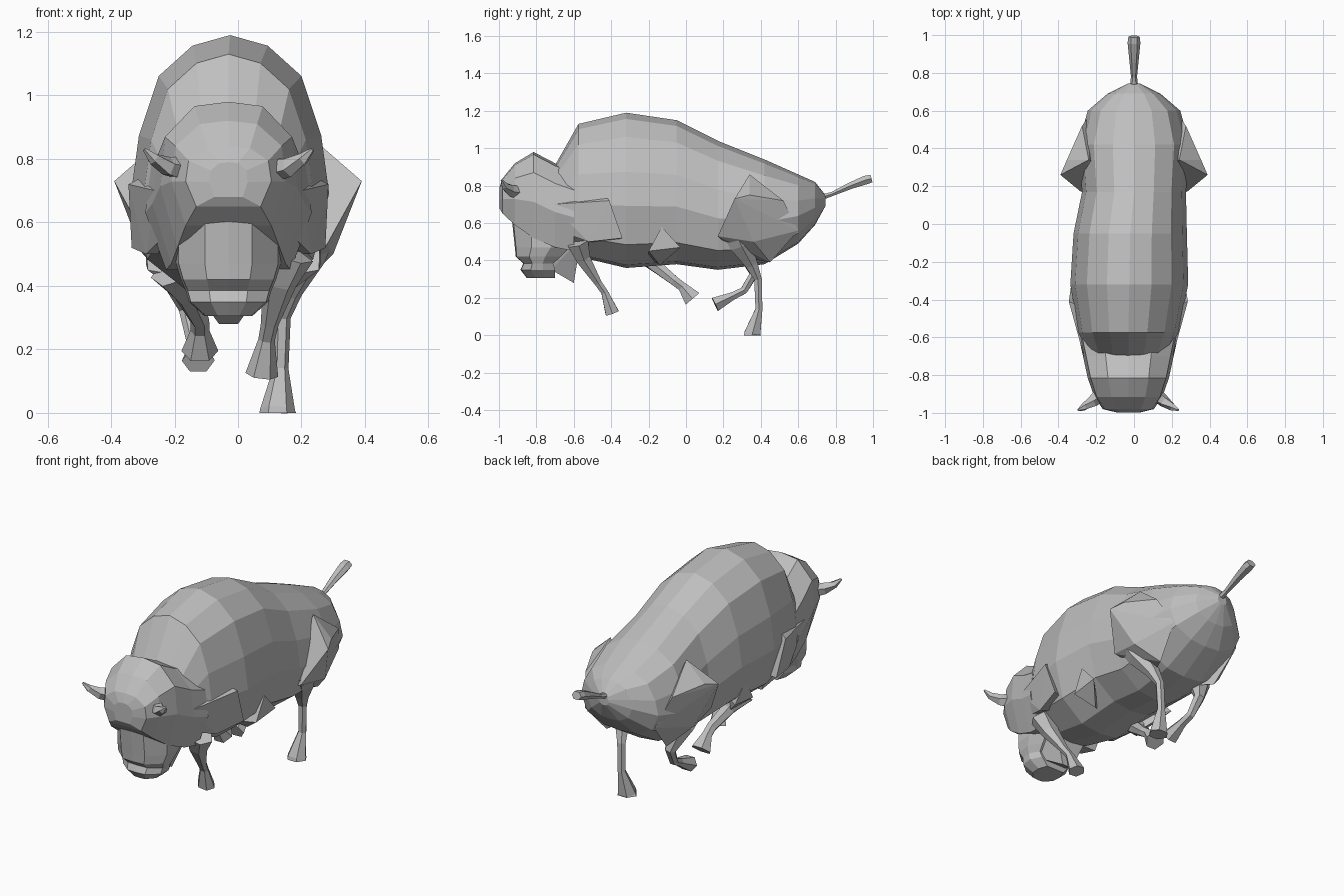
import bpy
import bmesh
from math import cos, sin, tau
from mathutils import Vector

old = bpy.data.objects.get("Cube")
if old:
    bpy.data.objects.remove(old, do_unlink=True)

grey = bpy.data.materials.new("warm grey")
grey.use_nodes = True
COLOUR = (0.52, 0.52, 0.52, 1)
grey.diffuse_color = COLOUR
grey.node_tree.nodes["Principled BSDF"].inputs["Base Color"].default_value = COLOUR

HEAD_X = -0.03  # the head and chest sit slightly off centre


def finish(name, bm):
    bmesh.ops.recalc_face_normals(bm, faces=bm.faces)
    mesh = bpy.data.meshes.new(name)
    bm.to_mesh(mesh)
    bm.free()
    mesh.materials.append(grey)
    obj = bpy.data.objects.new(name, mesh)
    bpy.context.collection.objects.link(obj)
    return obj


def loft(name, rings):
    """Skin a list of equal rings and cap both ends."""
    bm = bmesh.new()
    loops = [[bm.verts.new(p) for p in ring] for ring in rings]
    n = len(loops[0])
    for a, b in zip(loops, loops[1:]):
        for i in range(n):
            j = (i + 1) % n
            bm.faces.new((a[i], a[j], b[j], b[i]))
    bm.faces.new(loops[0])
    bm.faces.new(loops[-1])
    return finish(name, bm)


def mirrored(half):
    """Close a half outline whose first and last points lie on the middle."""
    return half + [(-u, v) for u, v in half[-2:0:-1]]


def loft_along_y(name, half, stations):
    """Stations are y, centre x, top, bottom, half width."""
    loft(name, [[(c + u * w, y, low + v * (top - low)) for u, v in mirrored(half)]
                for y, c, top, low, w in stations])


def hull(name, points, side, centre=0):
    bm = bmesh.new()
    for x, y, z in points:
        bm.verts.new((centre + side * x, y, z))
    out = bmesh.ops.convex_hull(bm, input=bm.verts)
    bmesh.ops.delete(bm, geom=out["geom_interior"], context="VERTS")
    bmesh.ops.dissolve_limit(bm, angle_limit=0.02, verts=bm.verts, edges=bm.edges)
    return finish(name, bm)


def tube(name, path, sides=6, flat=1.0):
    """Faceted limb through (x, y, z, radius) points."""
    pts = [Vector(p[:3]) for p in path]
    rings = []
    for i, p in enumerate(pts):
        along = (pts[min(i + 1, len(pts) - 1)] - pts[max(i - 1, 0)]).normalized()
        u = Vector((1, 0, 0))
        u = (u - along * u.dot(along)).normalized()
        v = along.cross(u)
        r = path[i][3]
        rings.append([p + u * r * cos(tau * k / sides) + v * r * flat * sin(tau * k / sides)
                      for k in range(sides)])
    return loft(name, rings)


# Body with a high hump, tapering to the rump
loft_along_y("body", [(0, 1), (.38, .96), (.72, .845), (.92, .62),
                      (1, .4), (.84, .15), (.4, .02), (0, 0)], [
    (-.7, HEAD_X, .91, .5, .21),
    (-.575, HEAD_X, 1.13, .42, .265),
    (-.32, -.025, 1.19, .36, .312),
    (-.05, -.02, 1.15, .38, .3),
    (.17, 0, 1.04, .35, .275),
    (.42, 0, .94, .38, .295),
    (.6, 0, .86, .49, .245),
    (.69, 0, .82, .59, .14),
    (.745, 0, .75, .69, .03),
])

# Skull widens back into the neck
loft_along_y("skull", [(0, 1), (.5, .97), (.93, .76), (1, .42), (.75, 0), (0, 0)], [
    (-.998, HEAD_X, .79, .68, .06),
    (-.98, HEAD_X, .84, .65, .135),
    (-.915, HEAD_X, .92, .59, .18),
    (-.815, HEAD_X, .98, .52, .215),
    (-.7, HEAD_X, .92, .47, .24),
    (-.6, HEAD_X, .88, .45, .262),
])

# Muzzle: z, front y, back y, half width
muzzle_outline = mirrored([(0, 0), (.45, .02), (.95, .3), (1, .65), (.75, 1), (0, 1)])
loft("muzzle", [[(HEAD_X + u * w, f + v * (b - f), z) for u, v in muzzle_outline]
                for z, f, b, w in (
    (.61, -.93, -.58, .165),
    (.47, -.915, -.62, .165),
    (.42, -.91, -.67, .15),
    (.385, -.87, -.71, .135),
    (.35, -.885, -.7, .125),
    (.305, -.85, -.7, .075),
)])

# Beard under the throat
hull("beard", [(s * x, y, z) for s in (1, -1) for x, y, z in
               ((.13, -.72, .52), (.13, -.56, .52), (.08, -.72, .35),
                (.03, -.6, .28), (.09, -.6, .42))], 1, HEAD_X)

# Mirrored masses and horns
for label, s in (("left", 1), ("right", -1)):
    hull(label + "_mane", [(.23, -.72, .7), (.315, -.41, .72), (.305, -.34, .52),
                           (.26, -.52, .5), (.21, -.66, .55), (.22, -.45, .77),
                           (.1, -.4, .5)], s, HEAD_X)
    hull(label + "_haunch", [(.24, .34, .86), (.39, .26, .73), (.355, .34, .75),
                             (.28, .17, .53), (.3, .36, .5), (.22, .6, .56),
                             (.19, .45, .39), (.275, .52, .72), (.1, .28, .42)], s)
    hull(label + "_elbow", [(.275, -.13, .58), (.27, -.2, .45), (.17, -.14, .375),
                            (.275, -.03, .47), (.1, -.2, .42)], s, HEAD_X / 2)
    tube(label + "_horn", [(HEAD_X + s * x, y, z, r) for x, y, z, r in
                           ((.12, -.88, .765, .045), (.19, -.94, .775, .032),
                            (.235, -.97, .8, .02), (.265, -.985, .83, .006))], 5)

# Legs end in a flared hoof
tube("left_front_leg", [(.16, -.58, .5, .08), (.13, -.55, .41, .055), (.1, -.47, .28, .028),
                        (.09, -.435, .23, .026), (.075, -.395, .12, .052)], flat=.8)
tube("right_front_leg", [(-.2, -.22, .45, .08), (-.16, -.16, .37, .04), (-.12, -.06, .29, .03),
                         (-.12, -.02, .26, .03), (-.12, .035, .195, .058)], flat=.95)
tube("left_hind_leg", [(.22, .25, .58, .09), (.2, .29, .49, .075), (.16, .35, .38, .042),
                       (.14, .385, .3, .026), (.135, .39, .14, .024), (.125, .355, .01, .055),
                       (.125, .355, 0, .058)], flat=.9)
tube("right_hind_leg", [(-.22, .25, .58, .09), (-.2, .31, .47, .07), (-.155, .365, .33, .032),
                        (-.14, .31, .24, .026), (-.13, .25, .21, .028), (-.125, .155, .165, .052)],
     flat=.85)

# Tail with a thicker tuft
tube("tail", [(0, .7, .73, .025), (0, .78, .755, .016), (0, .88, .8, .026),
              (0, .96, .83, .034), (0, .992, .838, .03)], 6, flat=.8)
